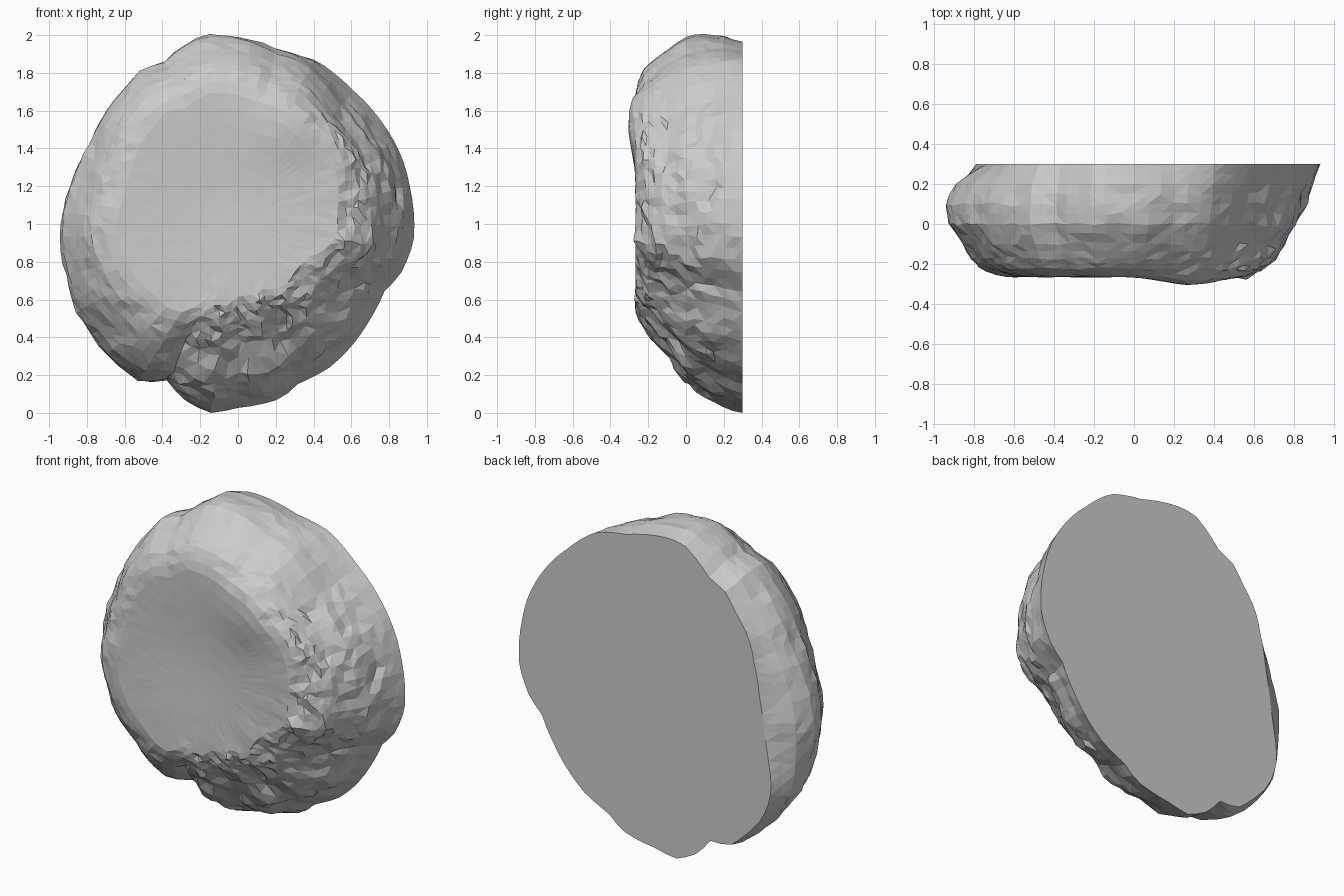
import bpy, bmesh, math, random
from mathutils import Vector, noise

if "Cube" in bpy.data.objects:
    bpy.data.objects.remove(bpy.data.objects["Cube"])

random.seed(4)
N = 88
CENTRE = (0.0, 1.0)

# Front silhouette (x, z)
OUTLINE = [(.93, .91), (.91, 1.2), (.87, 1.35), (.75, 1.56), (.6, 1.72), (.52, 1.8), (.42, 1.88),
           (.2, 1.94), (-.08, 2.0), (-.2, 2.0), (-.4, 1.86), (-.52, 1.82), (-.62, 1.7),
           (-.79, 1.42), (-.88, 1.22), (-.94, 1.0), (-.92, .75), (-.87, .55), (-.7, .32),
           (-.52, .16), (-.38, .16), (-.3, .07), (-.15, 0), (0, .03), (.23, .08),
           (.32, .16), (.48, .24), (.7, .5), (.78, .66), (.85, .72)]

# How far the side wall is drawn in at each depth, for eight directions (right, then anticlockwise)
DEPTHS = [.3, .2, .1, 0, -.1, -.17, -.22, -.255]
INSETS = [[0, .04, .08, .12, .18, .22, .28, .36],
          [0, .04, .08, .11, .16, .19, .22, .27],
          [.03, 0, 0, .01, .07, .13, .18, .25],
          [.10, .04, 0, 0, .04, .08, .12, .19],
          [.20, .05, 0, .01, .08, .13, .17, .24],
          [.03, 0, .01, .05, .13, .20, .27, .35],
          [0, .04, .10, .17, .34, .42, .48, .56],
          [0, .05, .10, .16, .25, .31, .37, .44]]

polar = sorted((math.atan2(z - CENTRE[1], x) % math.tau, math.hypot(x, z - CENTRE[1]))
               for x, z in OUTLINE)
polar = [(polar[-1][0] - math.tau, polar[-1][1])] + polar + [(polar[0][0] + math.tau, polar[0][1])]


def outline_radius(a):
    for (a0, r0), (a1, r1) in zip(polar, polar[1:]):
        if a0 <= a <= a1:
            return r0 + (r1 - r0) * (a - a0) / max(a1 - a0, 1e-6)
    return polar[0][1]


def wall_radius(a, level):
    s = a / (math.pi / 4)
    i, t = int(s) % 8, s - int(s)
    t = t * t * (3 - 2 * t)
    lo = int(level)
    hi, f = min(lo + 1, len(DEPTHS) - 1), level - lo
    inset = [INSETS[k][lo] * (1 - f) + INSETS[k][hi] * f for k in (i, (i + 1) % 8)]
    return outline_radius(a) - inset[0] * (1 - t) - inset[1] * t


def face_depth(x, z):
    # Nearly flat front with a shallow dish and a broad raised lump at upper right
    dish = .025 * math.exp(-((x + .1) / .38) ** 2 - ((z - 1.15) / .36) ** 2)
    lump = .04 * math.exp(-((x - .28) / .2) ** 2 - ((z - 1.52) / .2) ** 2)
    return -.268 + dish - lump


bm = bmesh.new()


def ring(radius_fn, depth_fn, rough=0.0):
    verts = []
    for k in range(N):
        a = math.tau * k / N
        r = radius_fn(a)
        x, z = r * math.cos(a), CENTRE[1] + r * math.sin(a)
        v = Vector((x, depth_fn(x, z), z))
        if rough:
            # Rougher on the underside and right flank
            amount = rough * (1.5 if math.sin(a - .9) < -.1 else .7)
            v += noise.noise_vector(v * 7) * amount
            v += Vector(random.uniform(-1, 1) for _ in range(3)) * amount * .4
        verts.append(bm.verts.new(v))
    return verts


def bridge(a, b):
    for k in range(N):
        j = (k + 1) % N
        bm.faces.new((a[k], a[j], b[j], b[k]))


def fan(loop, point):
    tip = bm.verts.new(point)
    for k in range(N):
        bm.faces.new((loop[k], loop[(k + 1) % N], tip))


# Flat cut back and rough side wall
rings = [ring(lambda a: wall_radius(a, 0), lambda x, z: .3)]
STEPS = 14
for s in range(1, STEPS + 1):
    level = s * (len(DEPTHS) - 1) / STEPS
    lo = int(level)
    hi = min(lo + 1, len(DEPTHS) - 1)
    depth = DEPTHS[lo] + (DEPTHS[hi] - DEPTHS[lo]) * (level - lo)
    # the upper right edge swells forward with the lump
    rings.append(ring(lambda a: wall_radius(a, level),
                      lambda x, z: depth + (face_depth(x, z) + .268) * (level / 7) ** 4,
                      .008 if s < 3 else .017))

# Smooth dished front
last = len(DEPTHS) - 1
for scale in (.92, .82, .7, .56, .42, .28, .14):
    rings.append(ring(lambda a: wall_radius(a, last) * scale, face_depth, .004 * scale ** 2))
for a, b in zip(rings, rings[1:]):
    bridge(a, b)
fan(rings[-1], (0, face_depth(0, 1), 1))
fan(rings[0], (0, .3, 1))

bmesh.ops.triangulate(bm, faces=bm.faces[:])
bmesh.ops.recalc_face_normals(bm, faces=bm.faces[:])

# Keep the stone standing on the ground and behind the cut plane
low = min(v.co.z for v in bm.verts)
for v in bm.verts:
    v.co.z -= low
    v.co.y = min(v.co.y, .3)

mesh = bpy.data.meshes.new("stone")
bm.to_mesh(mesh)
bm.free()
bpy.context.collection.objects.link(bpy.data.objects.new("stone", mesh))
